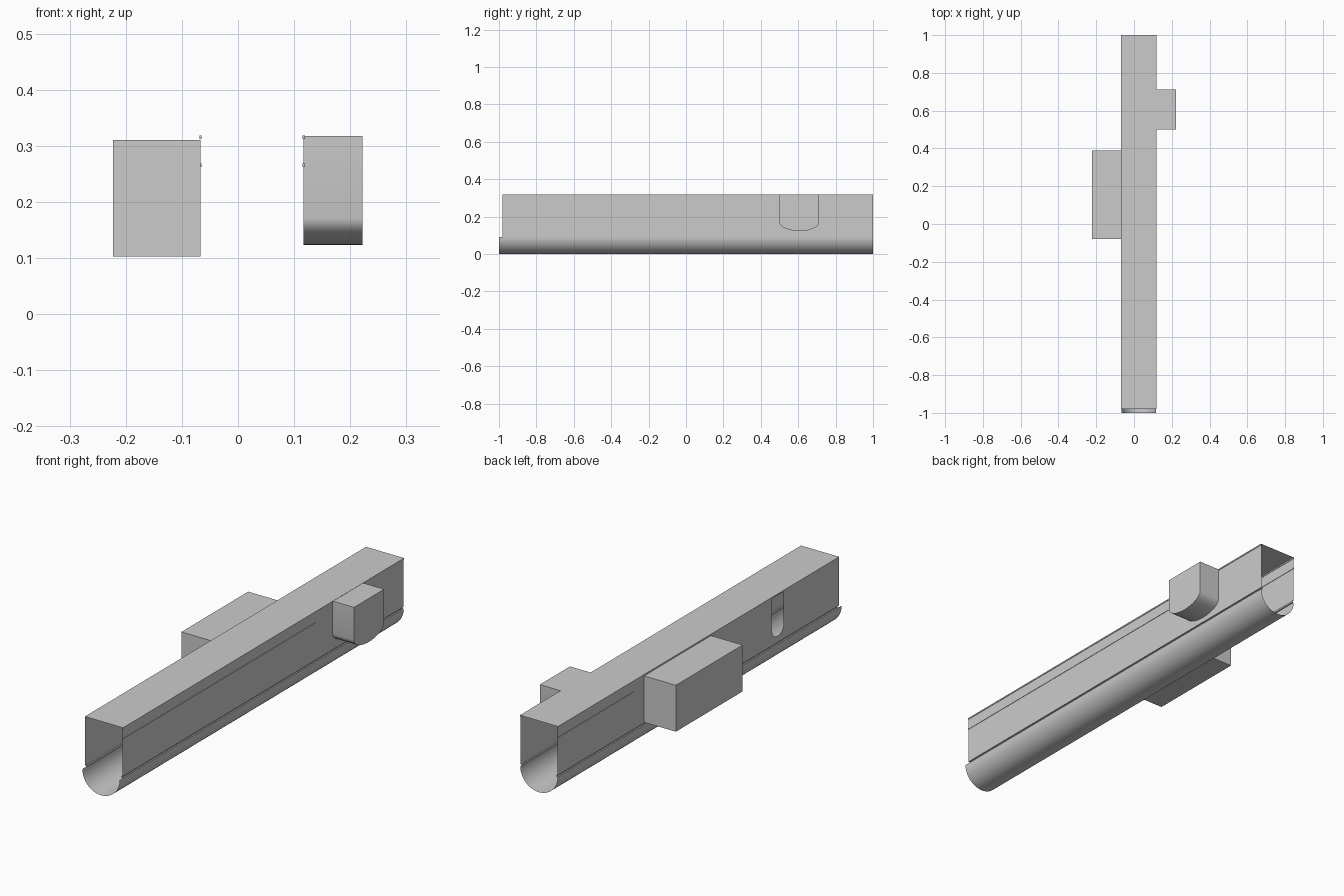
import bpy, bmesh
from math import sin, cos, pi

if "Cube" in bpy.data.objects:
    bpy.data.objects.remove(bpy.data.objects["Cube"])

XL, XR = -0.067, 0.117        # side wall planes
Y0, Y1 = -0.98, 1.0           # wall run
ZB, ZT, ZO = 0.10, 0.318, 0.31  # wall bottom, roof, top of openings
CX, RX = (XL + XR) / 2, (XR - XL) / 2


def make(name, polys, smooth=False):
    bm = bmesh.new()
    for p in polys:
        bm.faces.new([bm.verts.new(v) for v in p])
    bmesh.ops.remove_doubles(bm, verts=bm.verts, dist=1e-5)
    bmesh.ops.recalc_face_normals(bm, faces=bm.faces)
    me = bpy.data.meshes.new(name)
    bm.to_mesh(me)
    bm.free()
    ob = bpy.data.objects.new(name, me)
    bpy.context.collection.objects.link(ob)
    if smooth:
        bpy.ops.object.select_all(action='DESELECT')
        ob.select_set(True)
        bpy.context.view_layer.objects.active = ob
        bpy.ops.object.shade_smooth_by_angle()
    return ob


def sweep_y(pts, y0, y1):
    return [[(a[0], y0, a[1]), (b[0], y0, b[1]), (b[0], y1, b[1]), (a[0], y1, a[1])]
            for a, b in zip(pts, pts[1:])]


def sweep_x(pts, x0, x1):
    return [[(x0, *a), (x1, *a), (x1, *b), (x0, *b)] for a, b in zip(pts, pts[1:])]


def u_shape(y0, y1, spring, bottom, top, n=16):
    """U outline in (y, z), open at the top, running from y0 to y1."""
    c, r, h = (y0 + y1) / 2, (y1 - y0) / 2, spring - bottom
    arc = [(c - r * cos(pi * i / n), spring - h * sin(pi * i / n)) for i in range(n + 1)]
    return [(y0, top)] + arc + [(y1, top)]


def wall(name, x, notches):
    """Flat side wall with openings cut down from just under the roof."""
    outline = [(Y0, ZB), (Y0, ZO)]
    for n in notches:
        outline += n
    outline += [(Y1, ZO), (Y1, ZB)]
    band = [(Y0, ZO), (Y1, ZO), (Y1, ZT), (Y0, ZT)]
    return make(name, [[(x, *p) for p in outline], [(x, *p) for p in band]])


def bar(name, x, y0, y1, z0, z1, t=0.002):
    pts = [(x - t, z0), (x + t, z0), (x + t, z1), (x - t, z1), (x - t, z0)]
    ends = [[(p[0], y, p[1]) for p in pts[:4]] for y in (y0, y1)]
    return make(name, sweep_y(pts, y0, y1) + ends)


# curved floor trough
N = 28
trough = [(CX - RX * cos(pi * i / N), 0.092 * (1 - sin(pi * i / N))) for i in range(N + 1)]
make("floor_trough", sweep_y(trough, -1.0, 1.0), smooth=True)

# small recessed ledges joining trough and walls
for side, x, s in (("left", XL, 1), ("right", XR, -1)):
    ledge = [(x, 0.092), (x + s * 0.006, 0.092), (x + s * 0.006, ZB), (x, ZB)]
    make(side + "_ledge", sweep_y(ledge, Y0, Y1))

# side walls with openings
slot = u_shape(-0.592, -0.508, 0.17, 0.13, ZO)
room = [(-0.08, ZO), (-0.08, 0.103), (0.39, 0.103), (0.39, ZO)]
wall("left_wall", XL, [slot, room])
wall("right_wall", XR, [u_shape(0.50, 0.712, 0.17, 0.123, ZO)])

# flat roof
make("roof", sweep_y([(XL, ZT), (XR, ZT)], Y0, Y1))

# rectangular side chamber
xo = -0.223
make("side_chamber", sweep_x(room + [room[0]], xo, XL) + [[(xo, *p) for p in room]])

# round-bottomed side alcove
xo = 0.222
u = u_shape(0.50, 0.712, 0.17, 0.123, 0.317)
make("side_alcove", sweep_x(u + [u[0]], XR, xo) + [[(xo, *p) for p in u]], smooth=True)

# thin trim lines on the walls
bar("right_trim", XR, Y0, 0.38, 0.262, 0.268)
bar("left_trim", XL, 0.46, Y1, 0.262, 0.268)
for side, x in (("left", XL), ("right", XR)):
    bar(side + "_top_trim", x, Y0, Y1, 0.312, ZT)
